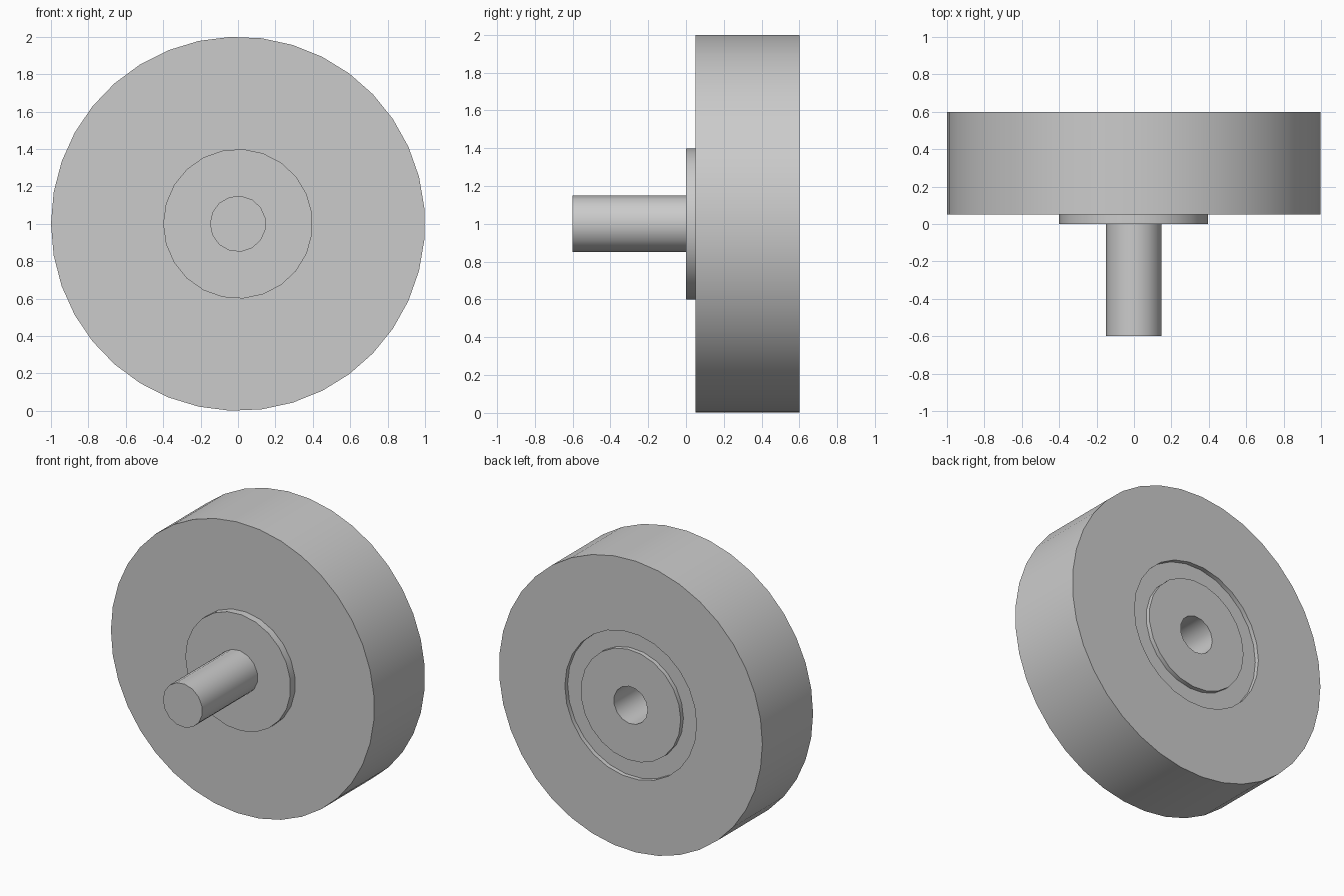
import bpy
import bmesh
import math

cube = bpy.data.objects.get("Cube")
if cube:
    bpy.data.objects.remove(cube, do_unlink=True)

# Single plain grey
grey = bpy.data.materials.new("plain grey")
grey.use_nodes = True
colour = (0.6, 0.6, 0.6, 1)
grey.diffuse_color = colour
grey.node_tree.nodes["Principled BSDF"].inputs["Base Color"].default_value = colour

AXIS_Z = 1.0


def cylinder(name, radius, y0, y1, sides):
    """Capped cylinder lying along y, first corner on the -x side."""
    bm = bmesh.new()
    ring = []
    for i in range(sides):
        a = math.pi + math.tau * i / sides
        ring.append(bm.verts.new((radius * math.cos(a), y0, AXIS_Z + radius * math.sin(a))))
    face = bm.faces.new(ring)
    extruded = bmesh.ops.extrude_face_region(bm, geom=[face], use_keep_orig=True)["geom"]
    verts = [g for g in extruded if isinstance(g, bmesh.types.BMVert)]
    bmesh.ops.translate(bm, vec=(0, y1 - y0, 0), verts=verts)
    bmesh.ops.recalc_face_normals(bm, faces=bm.faces)
    mesh = bpy.data.meshes.new(name)
    bm.to_mesh(mesh)
    bm.free()
    mesh.materials.append(grey)
    obj = bpy.data.objects.new(name, mesh)
    bpy.context.collection.objects.link(obj)
    return obj


def select(obj):
    bpy.ops.object.select_all(action="DESELECT")
    obj.select_set(True)
    bpy.context.view_layer.objects.active = obj


def cut(obj, cutter):
    mod = obj.modifiers.new("cut", "BOOLEAN")
    mod.operation = "DIFFERENCE"
    mod.solver = "EXACT"
    mod.object = cutter
    select(obj)
    bpy.ops.object.modifier_apply(modifier=mod.name)


# Wheel, front flange, shaft, and the rear hub that stands in the recess
wheel = cylinder("wheel", 1.0, 0.05, 0.6, 37)
flange = cylinder("front_flange", 0.4, 0.0, 0.05, 23)
shaft = cylinder("shaft", 0.15, -0.6, 0.0, 15)
hub = cylinder("rear_hub", 0.38, 0.57, 0.6, 23)

# Rear recess and bore
recess = cylinder("recess_cutter", 0.5, 0.57, 0.7, 26)
bore = cylinder("bore_cutter", 0.128, 0.0, 0.7, 15)
cut(wheel, recess)
cut(wheel, bore)
cut(hub, bore)
for cutter in (recess, bore):
    bpy.data.objects.remove(cutter, do_unlink=True)

# Smooth round sides with crisp rims
for obj in (wheel, flange, shaft, hub):
    select(obj)
    bpy.ops.object.shade_smooth_by_angle(angle=math.radians(35))
